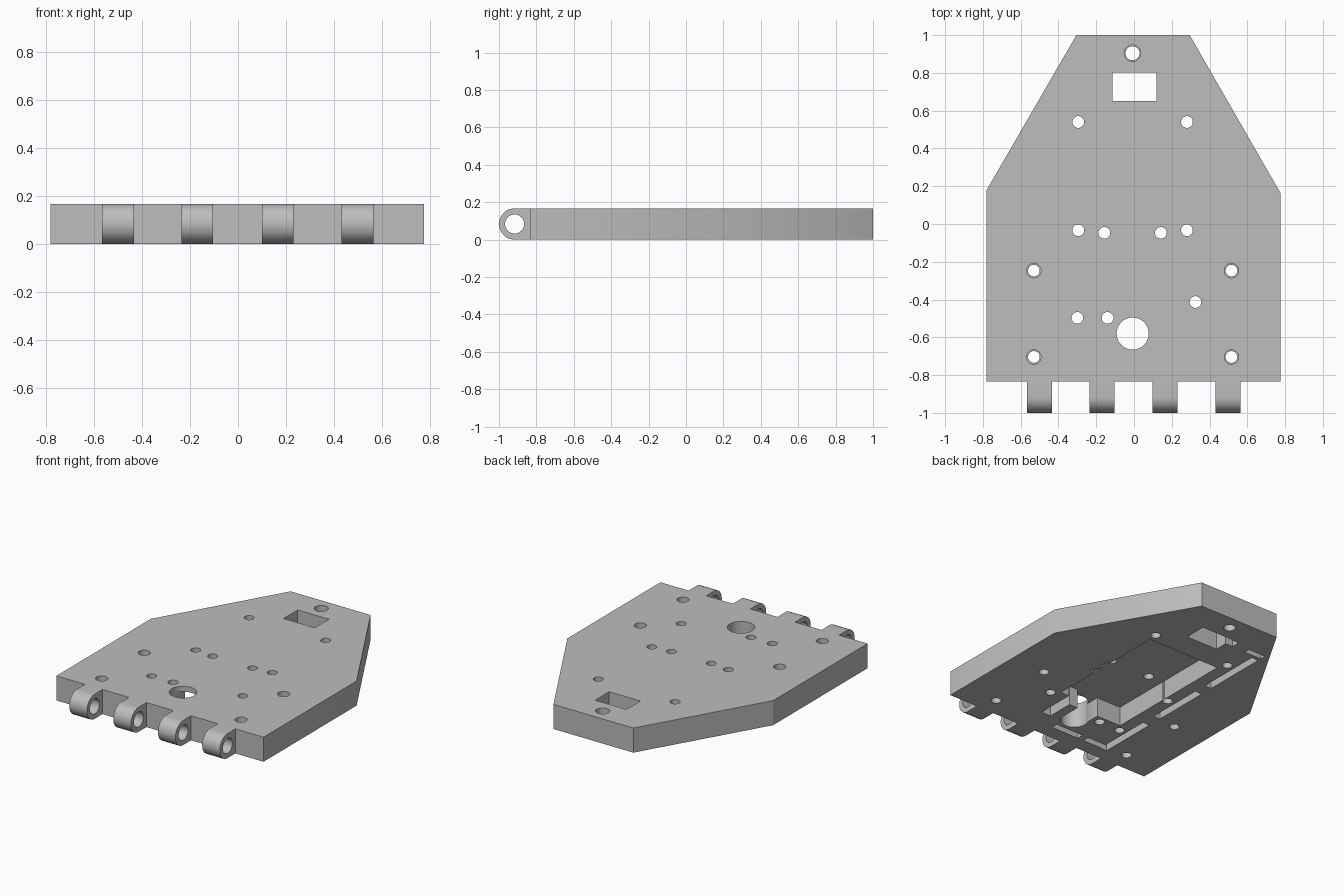
import bpy
import bmesh
import math
from mathutils import Matrix

cube = bpy.data.objects.get("Cube")
if cube:
    bpy.data.objects.remove(cube)

T = 0.167          # plate thickness
CEILING = 0.13     # roof of the underside pocket
SLOT = 0.08        # depth of the underside slots

grey = bpy.data.materials.new("plain_grey")
grey.use_nodes = True
grey.diffuse_color = (0.51, 0.51, 0.51, 1)
grey.node_tree.nodes["Principled BSDF"].inputs["Base Color"].default_value = grey.diffuse_color


def add_object(name, bm):
    mesh = bpy.data.meshes.new(name)
    bmesh.ops.recalc_face_normals(bm, faces=bm.faces)
    bm.to_mesh(mesh)
    bm.free()
    obj = bpy.data.objects.new(name, mesh)
    bpy.context.collection.objects.link(obj)
    mesh.materials.append(grey)
    return obj


def prism(name, outline, z0, z1):
    """Extrude an xy outline between two heights."""
    bm = bmesh.new()
    face = bm.faces.new([bm.verts.new((x, y, z0)) for x, y in outline])
    top = bmesh.ops.extrude_face_region(bm, geom=[face])["geom"]
    verts = [v for v in top if isinstance(v, bmesh.types.BMVert)]
    bmesh.ops.translate(bm, verts=verts, vec=(0, 0, z1 - z0))
    return add_object(name, bm)


def box(name, x0, x1, y0, y1, z0, z1):
    return prism(name, [(x0, y0), (x1, y0), (x1, y1), (x0, y1)], z0, z1)


def circle(x, y, r, n=32):
    return [(x + r * math.cos(math.tau * i / n), y + r * math.sin(math.tau * i / n))
            for i in range(n)]


def cut(target, cutter):
    mod = target.modifiers.new("cut", "BOOLEAN")
    mod.operation = "DIFFERENCE"
    mod.solver = "EXACT"
    mod.object = cutter
    cutter.hide_render = True
    bpy.context.view_layer.objects.active = target
    bpy.ops.object.modifier_apply(modifier=mod.name)
    bpy.data.objects.remove(cutter)


def smooth(obj):
    bpy.ops.object.select_all(action="DESELECT")
    obj.select_set(True)
    bpy.context.view_layer.objects.active = obj
    bpy.ops.object.shade_smooth_by_angle(angle=math.radians(30))


# Base plate with tapered nose
plate = prism("base_plate", [(-0.78, -0.833), (0.775, -0.833), (0.775, 0.165),
                             (0.295, 1), (-0.305, 1), (-0.78, 0.18)], 0, T)

# Underside pocket, with a recess opening into the large hole and one beside it
pocket = [(-0.265, -0.45), (-0.083, -0.45), (-0.083, -0.58), (0.075, -0.58),
          (0.075, -0.45), (0.14, -0.45), (0.14, -0.633), (0.21, -0.633),
          (0.21, -0.37), (0.275, -0.37), (0.275, 0.03), (0.3, 0.03),
          (0.3, 0.1), (0.275, 0.1), (0.275, 0.48), (-0.265, 0.48)]
cut(plate, prism("pocket_cutter", pocket, -0.1, CEILING))

# Rectangular window with a side notch underneath
cut(plate, box("window_cutter", -0.115, 0.12, 0.652, 0.803, -0.1, 0.3))
cut(plate, box("window_notch_cutter", -0.17, -0.1, 0.74, 0.798, -0.1, SLOT))

# Underside slots
slots = [(-0.4, -0.35, 0.26, 0.71), (-0.4, -0.35, -0.23, 0.17),
         (-0.4, -0.35, -0.74, -0.33), (-0.38, -0.21, -0.735, -0.69),
         (-0.165, 0.04, -0.735, -0.69), (-0.4, -0.27, 0.735, 0.775)]
for x0, x1, y0, y1 in slots:
    cut(plate, box("slot_cutter", x0, x1, y0, y1, -0.1, SLOT))

# Plain through holes, the large one first
holes = [(-0.007, -0.58, 0.085)]
holes += [(x, y, 0.031) for x, y in
          [(-0.295, 0.54), (0.28, 0.54), (-0.295, -0.033), (0.28, -0.033),
           (-0.157, -0.047), (0.142, -0.047), (-0.3, -0.497), (-0.14, -0.497),
           (0.325, -0.413)]]
for x, y, r in holes:
    cut(plate, prism("hole_cutter", circle(x, y, r), -0.1, 0.3))

# Stepped screw holes
screws = [(x, y, 0.038) for x in (-0.53, 0.516) for y in (-0.247, -0.704)]
screws.append((-0.008, 0.904, 0.044))
for x, y, r in screws:
    cut(plate, prism("screw_cutter", circle(x, y, r - 0.007), -0.1, 0.3))
    cut(plate, prism("screw_head_cutter", circle(x, y, r), T / 2, 0.3))
smooth(plate)

# Hinge knuckles: rounded profile along x, bored for the pin
R = T / 2
STEPS = 24
arc = [(math.pi / 2 + math.pi * i / STEPS) for i in range(STEPS + 1)]
profile = [(-1 + R + R * math.cos(a), R + R * math.sin(a)) for a in arc]
profile += [(-0.833, 0), (-0.833, T)]
turn = Matrix(((0, 0, 1), (1, 0, 0), (0, 1, 0))).to_4x4()
for i, x in enumerate((-0.5, -0.17, 0.165, 0.4975)):
    knuckle = prism(f"hinge_knuckle_{i + 1}", profile, x - 0.066, x + 0.066)
    cut(knuckle, prism("pin_cutter", circle(-1 + R, R, 0.051), -1, 1))
    knuckle.data.transform(turn)
    smooth(knuckle)
